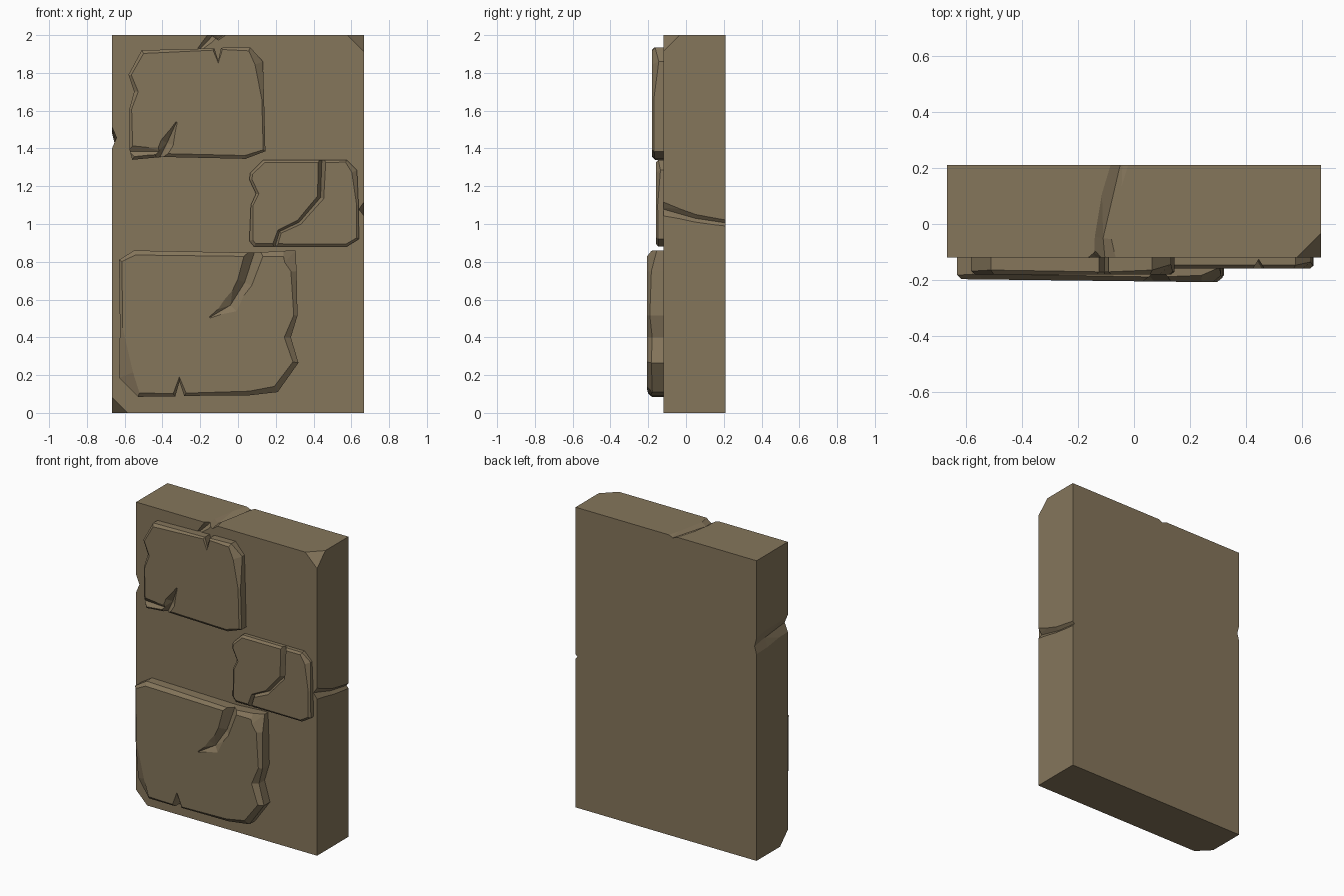
import bpy, bmesh
from mathutils import Vector

if "Cube" in bpy.data.objects:
    bpy.data.objects.remove(bpy.data.objects["Cube"])

stone = bpy.data.materials.new("weathered brown stone")
stone.diffuse_color = (0.235, 0.18, 0.105, 1)
stone.use_nodes = True
stone.node_tree.nodes["Principled BSDF"].inputs["Base Color"].default_value = stone.diffuse_color


def finish(bm, name):
    bmesh.ops.recalc_face_normals(bm, faces=bm.faces)
    me = bpy.data.meshes.new(name)
    bm.to_mesh(me)
    bm.free()
    me.materials.append(stone)
    ob = bpy.data.objects.new(name, me)
    bpy.context.collection.objects.link(ob)
    return ob


def groove(target, path, n):
    """Cut a V groove; path = (position, half width, depth), n = outward direction."""
    n = Vector(n)
    pts = [Vector(p[0]) for p in path]
    bm = bmesh.new()
    rings = []
    for i, (p, w, d) in enumerate(path):
        tan = pts[min(i + 1, len(pts) - 1)] - pts[max(i - 1, 0)]
        side = tan.cross(n).normalized()
        top = pts[i] + n * 0.02
        wide = w * (1 + 0.02 / d)
        rings.append([bm.verts.new(v) for v in
                      (top - side * wide, pts[i] - n * d, top + side * wide)])
    for a, b in zip(rings, rings[1:]):
        for k in range(3):
            j = (k + 1) % 3
            bm.faces.new((a[k], a[j], b[j], b[k]))
    bm.faces.new(rings[0])
    bm.faces.new(rings[-1])
    bmesh.ops.triangulate(bm, faces=bm.faces)
    cutter = finish(bm, "groove_cutter")
    cutter.hide_render = True
    mod = target.modifiers.new("groove", 'BOOLEAN')
    mod.operation = 'DIFFERENCE'
    mod.solver = 'EXACT'
    mod.object = cutter
    bpy.context.view_layer.objects.active = target
    bpy.ops.object.modifier_apply(modifier=mod.name)
    bpy.data.objects.remove(cutter)


def front_groove(target, y, path):
    groove(target, [((x, y, z), w, d) for x, z, w, d in path], (0, -1, 0))


def plate(name, front, outline, tilt=0.0):
    """Chipped stone plate; outline = (x, z, edge inset), clockwise from the front."""
    bm = bmesh.new()
    rings = [[], [], []]
    count = len(outline)
    for i, (x, z, inset) in enumerate(outline):
        p = Vector((x, z))
        d1 = (p - Vector(outline[i - 1][:2])).normalized()
        d2 = (Vector(outline[(i + 1) % count][:2]) - p).normalized()
        q = p + Vector((d1.y + d2.y, -d1.x - d2.x)).normalized() * inset
        yf = front - tilt * q.x
        ym = yf + min(inset * 0.8, (-0.12 - yf) * 0.6)
        for ring, co in zip(rings, ((x, -0.11, z), (x, ym, z), (q.x, yf, q.y))):
            ring.append(bm.verts.new(co))
    for a, b in zip(rings, rings[1:]):
        for i in range(count):
            j = (i + 1) % count
            bm.faces.new((a[i], a[j], b[j], b[i]))
    bm.faces.new(rings[0])
    bm.faces.new(rings[2])
    return finish(bm, name)


# Main slab with two broken front corners
bm = bmesh.new()
bmesh.ops.create_cube(bm, size=1)
for v in bm.verts:
    v.co = (v.co.x * 1.334, 0.045 + v.co.y * 0.33, 1 + v.co.z * 2)
for co, no in (((0.58, -0.12, 2), (1, -1, 1)), ((-0.585, -0.12, 0), (-1, -1, -1))):
    cut = bmesh.ops.bisect_plane(bm, geom=bm.verts[:] + bm.edges[:] + bm.faces[:],
                                 plane_co=co, plane_no=no, clear_outer=True)
    bmesh.ops.holes_fill(bm, edges=[e for e in bm.edges if e.is_boundary], sides=0)
slab = finish(bm, "slab")

# Cracks around the slab: top, right side, left side, and short ones on the front
groove(slab, [((-0.10, -0.16, 2), 0.045, 0.03), ((-0.11, -0.05, 2), 0.03, 0.02),
              ((-0.04, 0.25, 2), 0.03, 0.012)], (0, 0, 1))
groove(slab, [((0.667, -0.16, 1.09), 0.04, 0.03), ((0.667, 0.05, 1.03), 0.02, 0.018),
              ((0.667, 0.25, 1.0), 0.015, 0.012)], (1, 0, 0))
groove(slab, [((-0.667, -0.16, 1.46), 0.06, 0.025), ((-0.667, 0.1, 1.44), 0.06, 0.018),
              ((-0.667, 0.25, 1.42), 0.05, 0.013)], (-1, 0, 0))
front_groove(slab, -0.12, [(-0.22, 1.91, 0.01, 0.006), (-0.15, 1.98, 0.022, 0.02),
                           (-0.11, 2.03, 0.03, 0.03)])

# Upper left plate
upper = plate("upper_plate", -0.18, [
    (-0.51, 1.92, 0.02), (-0.125, 1.93, 0.012), (-0.105, 1.865, 0.012),
    (-0.09, 1.933, 0.012), (0.065, 1.935, 0.02), (0.132, 1.86, 0.045),
    (0.138, 1.66, 0.012), (0.145, 1.385, 0.014), (0.04, 1.345, 0.018),
    (-0.40, 1.355, 0.018), (-0.56, 1.34, 0.02), (-0.575, 1.395, 0.018),
    (-0.575, 1.61, 0.012), (-0.55, 1.70, 0.022), (-0.58, 1.79, 0.015)])
front_groove(upper, -0.18, [(-0.325, 1.54, 0.004, 0.004), (-0.375, 1.43, 0.035, 0.03),
                            (-0.43, 1.32, 0.03, 0.035)])
front_groove(upper, -0.18, [(-0.41, 1.385, 0.02, 0.01), (-0.62, 1.385, 0.035, 0.025)])

# Middle right plate, split by a crack
middle = plate("middle_plate", -0.158, [
    (0.065, 1.27, 0.014), (0.135, 1.34, 0.016), (0.575, 1.34, 0.014),
    (0.63, 1.285, 0.03), (0.638, 1.1, 0.01), (0.64, 0.92, 0.014), (0.575, 0.88, 0.014),
    (0.085, 0.88, 0.018), (0.06, 0.91, 0.02), (0.068, 1.10, 0.012),
    (0.095, 1.16, 0.015), (0.06, 1.235, 0.014)])
front_groove(middle, -0.158, [(0.445, 1.37, 0.02, 0.032), (0.437, 1.14, 0.018, 0.032),
                              (0.325, 1.01, 0.014, 0.03), (0.22, 0.96, 0.012, 0.025),
                              (0.19, 0.86, 0.015, 0.025)])

# Lower left plate with a large gouge
lower = plate("lower_plate", -0.204, [
    (-0.63, 0.81, 0.018), (-0.55, 0.86, 0.025), (0.08, 0.848, 0.02),
    (0.24, 0.858, 0.03), (0.305, 0.86, 0.085), (0.31, 0.75, 0.03), (0.315, 0.515, 0.02),
    (0.28, 0.40, 0.035), (0.32, 0.265, 0.03), (0.21, 0.11, 0.035), (0.06, 0.093, 0.022),
    (-0.285, 0.09, 0.018), (-0.31, 0.165, 0.025), (-0.332, 0.088, 0.018),
    (-0.53, 0.085, 0.022), (-0.63, 0.185, 0.08), (-0.625, 0.45, 0.014)], tilt=0.012)
front_groove(lower, -0.204, [(-0.15, 0.505, 0.006, 0.005), (-0.04, 0.57, 0.045, 0.025),
                             (0.035, 0.69, 0.04, 0.04), (0.10, 0.89, 0.05, 0.05)])
